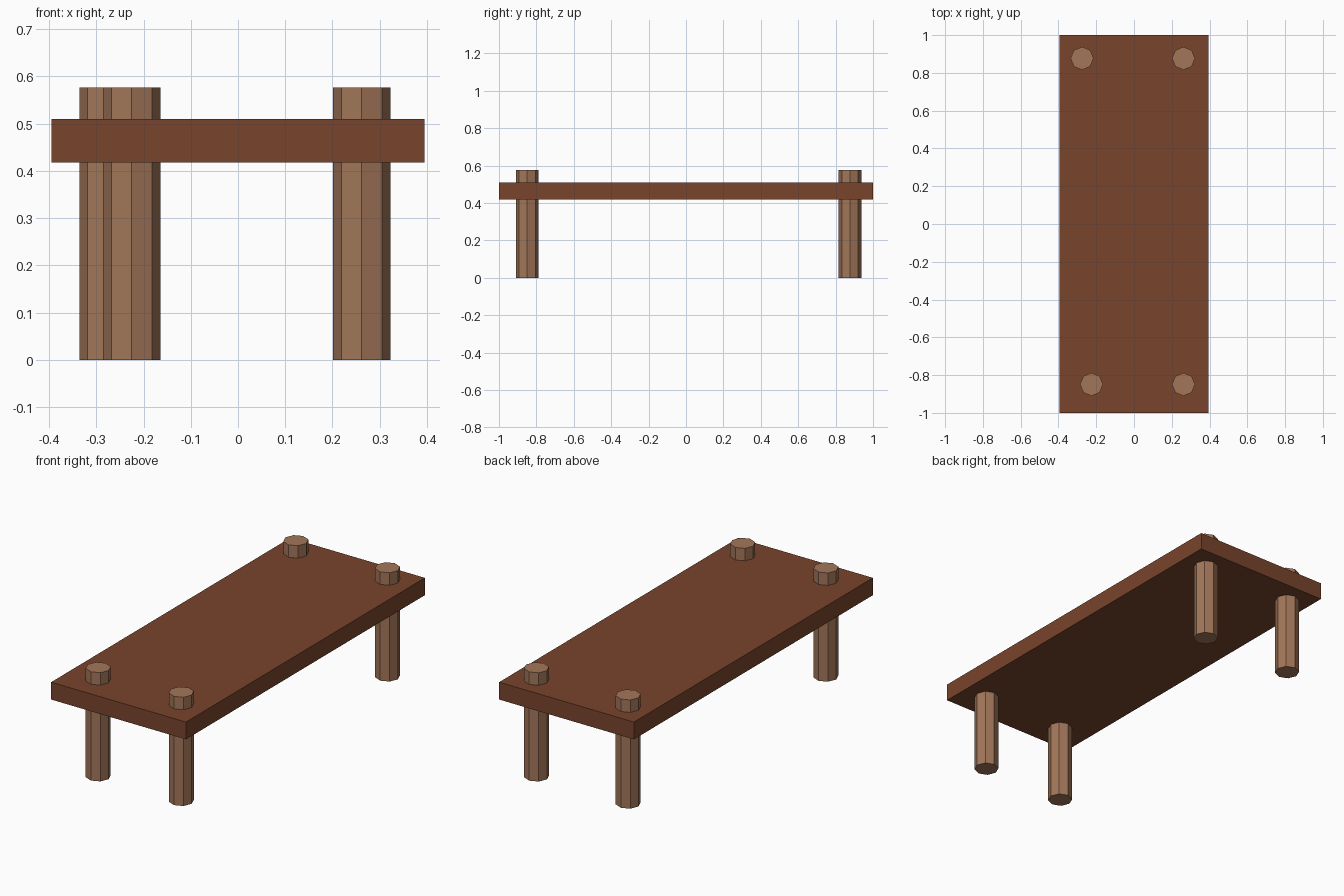
import bpy

if "Cube" in bpy.data.objects:
    bpy.data.objects.remove(bpy.data.objects["Cube"])


def material(name, color):
    mat = bpy.data.materials.new(name)
    mat.diffuse_color = (*color, 1)
    mat.use_nodes = True
    mat.node_tree.nodes["Principled BSDF"].inputs["Base Color"].default_value = mat.diffuse_color
    return mat


top_wood = material("dark_wood", (0.19, 0.058, 0.026))
leg_wood = material("light_wood", (0.36, 0.18, 0.10))

# Tabletop slab
TOP_LOW, TOP_HIGH = 0.418, 0.51
bpy.ops.mesh.primitive_cube_add(size=1, location=(0, 0, (TOP_LOW + TOP_HIGH) / 2))
slab = bpy.context.object
slab.name = "tabletop"
slab.scale = (0.79, 2.0, TOP_HIGH - TOP_LOW)
bpy.ops.object.transform_apply(location=False, rotation=False, scale=True)
slab.data.materials.append(top_wood)

# Octagonal posts passing through the slab, slightly uneven at the left
LEG_HEIGHT, LEG_RADIUS = 0.576, 0.061
legs = {
    "front_left_leg": (-0.225, -0.849),
    "front_right_leg": (0.262, -0.849),
    "back_left_leg": (-0.275, 0.877),
    "back_right_leg": (0.262, 0.877),
}
for name, (x, y) in legs.items():
    bpy.ops.mesh.primitive_cylinder_add(vertices=8, radius=LEG_RADIUS, depth=LEG_HEIGHT,
                                        location=(x, y, LEG_HEIGHT / 2))
    leg = bpy.context.object
    leg.name = name
    leg.data.materials.append(leg_wood)
